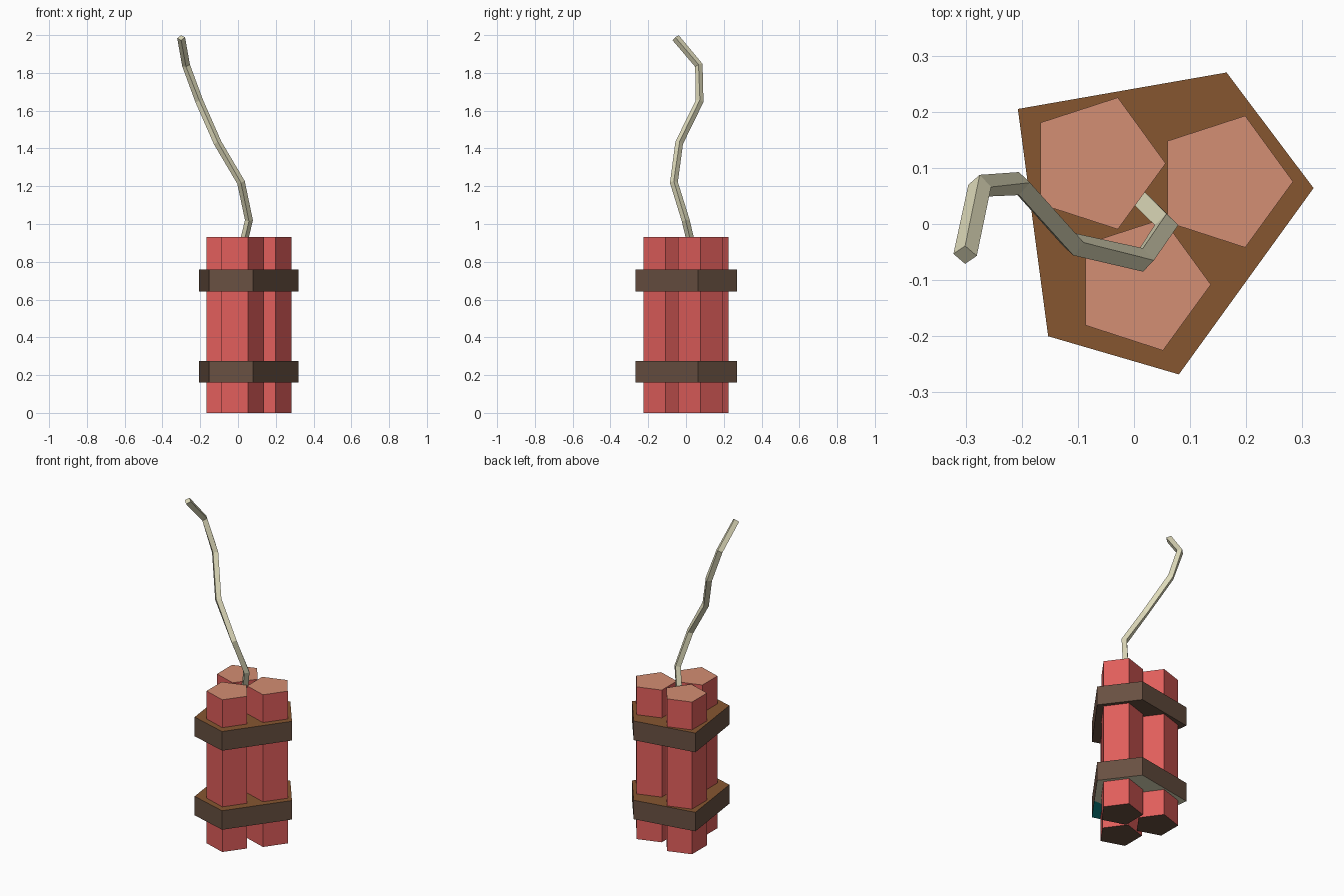
import bpy, bmesh, math
from mathutils import Vector

if "Cube" in bpy.data.objects:
    bpy.data.objects.remove(bpy.data.objects["Cube"])


def material(name, r, g, b):
    lin = [(c / 255 / 12.92) if c < 10 else ((c / 255 + 0.055) / 1.055) ** 2.4 for c in (r, g, b)]
    m = bpy.data.materials.new(name)
    m.diffuse_color = (*lin, 1)
    m.use_nodes = True
    m.node_tree.nodes["Principled BSDF"].inputs["Base Color"].default_value = m.diffuse_color
    return m


RED = material("red_paper", 224, 94, 91)
SALMON = material("salmon_end", 212, 142, 115)
BROWN = material("brown_leather", 134, 86, 48)
DARK = material("dark_brown", 104, 80, 65)
CREAM = material("cream_cord", 222, 218, 186)
TEAL = material("teal", 12, 150, 150)


def finish(name, bm, mats):
    bmesh.ops.recalc_face_normals(bm, faces=bm.faces)
    me = bpy.data.meshes.new(name)
    for m in mats:
        me.materials.append(m)
    # material slots: 0 sides, 1 top, 2 underside
    if len(mats) > 1:
        for f in bm.faces:
            f.normal_update()
            if f.normal.z > 0.5:
                f.material_index = 1
            elif f.normal.z < -0.5:
                f.material_index = 2
                if len(mats) > 3 and f.calc_center_median().y < -0.12:
                    f.material_index = 3
    bm.to_mesh(me)
    bm.free()
    ob = bpy.data.objects.new(name, me)
    bpy.context.collection.objects.link(ob)
    return ob


def prism(name, outline, z0, z1, mats, cut_y=None):
    bm = bmesh.new()
    base = bm.faces.new([bm.verts.new((x, y, z0)) for x, y in outline])
    ext = bmesh.ops.extrude_face_region(bm, geom=[base], use_keep_orig=True)
    top = [v for v in ext["geom"] if isinstance(v, bmesh.types.BMVert)]
    bmesh.ops.translate(bm, verts=top, vec=(0, 0, z1 - z0))
    if cut_y is not None:
        bmesh.ops.bisect_plane(bm, geom=bm.verts[:] + bm.edges[:] + bm.faces[:],
                               plane_co=(0, cut_y, 0), plane_no=(0, 1, 0))
    return finish(name, bm, mats)


# Three five-sided sticks
R = 0.1235
for i, (cx, cy) in enumerate([(0.16, 0.0755), (-0.067, 0.108), (0.0135, -0.108)]):
    pent = [(cx + R * math.cos(k * math.tau / 5), cy + R * math.sin(k * math.tau / 5))
            for k in range(5)]
    prism(f"stick_{i + 1}", pent, 0, 0.93, [RED, SALMON, DARK])

# Two straps around the bundle; the lower one has an odd-coloured underside
strap = [(-0.207, 0.205), (0.165, 0.27), (0.32, 0.064), (0.08, -0.268), (-0.153, -0.2)]
prism("lower_strap", strap, 0.16, 0.276, [DARK, BROWN, CREAM, TEAL], cut_y=-0.12)
prism("upper_strap", strap, 0.643, 0.76, [DARK, BROWN, DARK])

# Bent square cord rising from the gap between the sticks
path = [Vector(p) for p in [
    (-0.005, 0.06, 0.76), (0.058, -0.002, 1.02), (0.016, -0.064, 1.22),
    (-0.108, -0.036, 1.43), (-0.205, 0.072, 1.65), (-0.275, 0.068, 1.84),
    (-0.301, -0.055, 1.986)]]
bm = bmesh.new()
rings = []
for i, p in enumerate(path):
    a = (p - path[i - 1]).normalized() if i else Vector()
    b = (path[i + 1] - p).normalized() if i + 1 < len(path) else Vector()
    t = (a + b).normalized()
    u = Vector((1, 0, 0))
    u = (u - t * u.dot(t)).normalized() * 0.021
    v = t.cross(u)
    rings.append([bm.verts.new(p + d) for d in (u, v, -u, -v)])
for lo, hi in zip(rings, rings[1:]):
    for k in range(4):
        j = (k + 1) % 4
        bm.faces.new((lo[k], lo[j], hi[j], hi[k]))
bm.faces.new(rings[0][::-1])
bm.faces.new(rings[-1])
finish("cord", bm, [CREAM])
